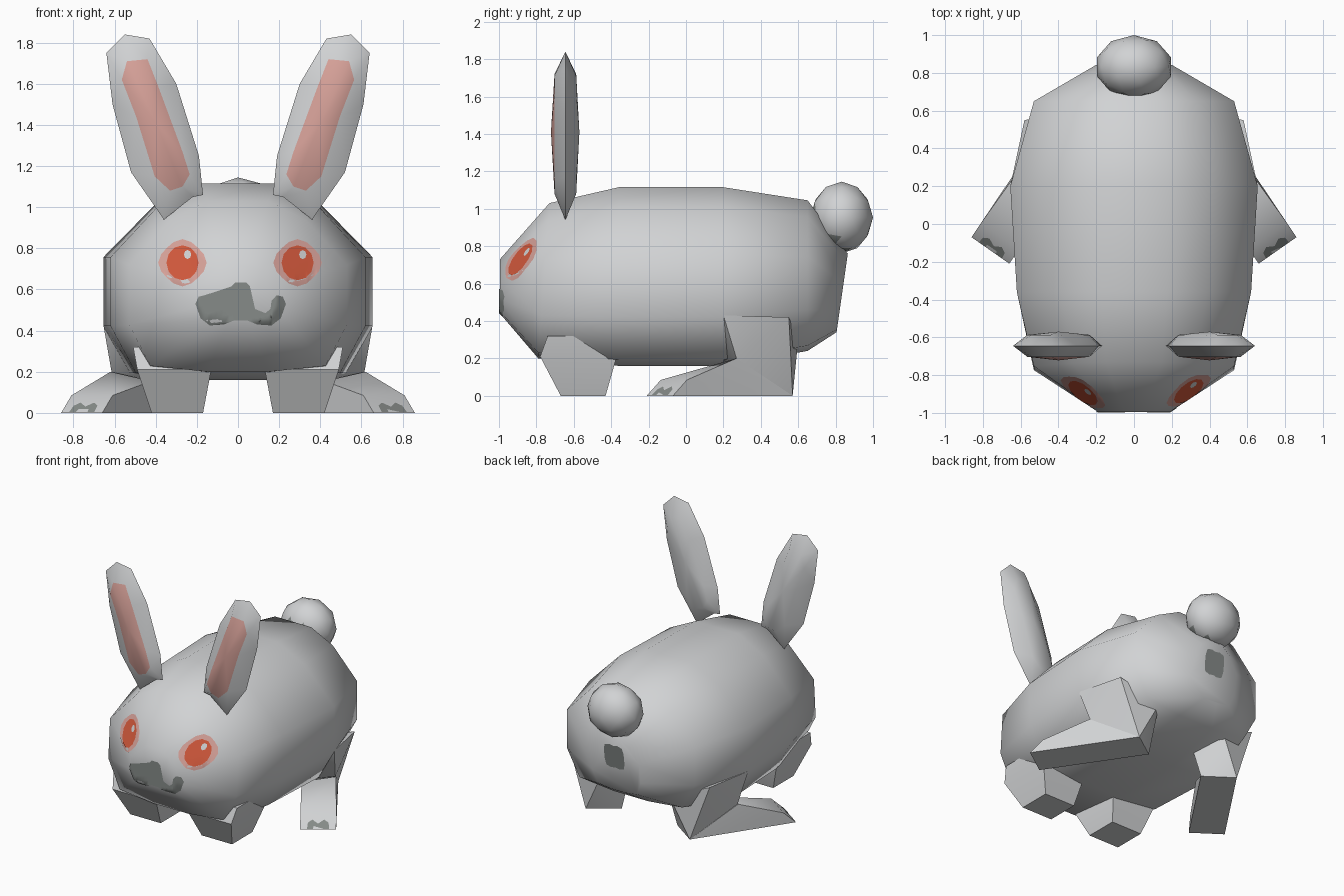
import bpy, bmesh, math
from mathutils import Vector
from mathutils.bvhtree import BVHTree

if "Cube" in bpy.data.objects:
    bpy.data.objects.remove(bpy.data.objects["Cube"])


def material(name, rgb):
    m = bpy.data.materials.new(name)
    m.diffuse_color = (*rgb, 1)
    m.use_nodes = True
    m.node_tree.nodes["Principled BSDF"].inputs["Base Color"].default_value = m.diffuse_color
    return m


FUR = material("pale grey fur", (0.64, 0.65, 0.66))
PINK = material("soft pink", (0.68, 0.36, 0.32))
RED = material("eye red", (0.65, 0.10, 0.045))
DARK = material("dark grey", (0.24, 0.26, 0.25))


def finish(bm, name, mats, angle=60):
    """Turn a bmesh into a smooth object; return a tree for projecting plates."""
    bmesh.ops.recalc_face_normals(bm, faces=bm.faces[:])
    tree = BVHTree.FromBMesh(bm)
    me = bpy.data.meshes.new(name)
    bm.to_mesh(me)
    bm.free()
    for m in mats:
        me.materials.append(m)
    ob = bpy.data.objects.new(name, me)
    bpy.context.collection.objects.link(ob)
    bpy.ops.object.select_all(action='DESELECT')
    ob.select_set(True)
    bpy.context.view_layer.objects.active = ob
    bpy.ops.object.shade_smooth_by_angle(angle=math.radians(angle))
    return tree


def loft(rings, name, angle=60):
    """Skin closed rings of points and cap both ends."""
    bm = bmesh.new()
    vs = [[bm.verts.new(p) for p in r] for r in rings]
    n = len(vs[0])
    for a, b in zip(vs, vs[1:]):
        for i in range(n):
            bm.faces.new((a[i], a[(i + 1) % n], b[(i + 1) % n], b[i]))
    bm.faces.new(vs[0])
    bm.faces.new(vs[-1])
    return finish(bm, name, [FUR], angle)


def hull(points, side, name, angle=45):
    bm = bmesh.new()
    for x, y, z in points:
        bm.verts.new((x * side, y, z))
    bmesh.ops.convex_hull(bm, input=bm.verts[:])
    return finish(bm, name, [FUR], angle)


def plate(name, outline, mat, tree, origin, d, lift):
    """Project a flat outline along d onto a surface as a thin painted plate."""
    d = Vector(d).normalized()
    right = d.cross(Vector((0, 0, 1)))
    bm = bmesh.new()
    bm.faces.new([bm.verts.new(Vector(origin) - d * 2 + right * u + Vector((0, 0, v)))
                  for u, v in outline])
    bmesh.ops.triangulate(bm, faces=bm.faces[:])
    bmesh.ops.subdivide_edges(bm, edges=bm.edges[:], cuts=4, use_grid_fill=True)
    for v in bm.verts:
        hit = tree.ray_cast(v.co, d)[0]
        v.co = (hit if hit else v.co + d * 2) - d * lift
    finish(bm, name, [mat])


def blob(rx, rz, n=12, pinch=0.0, cu=0.0, cv=0.0):
    """Oval outline; pinch pulls in the diagonals."""
    pts = []
    for i in range(n):
        t = 2 * math.pi * i / n
        k = 1 - pinch * math.sin(2 * t) ** 2
        pts.append((cu + rx * k * math.cos(t), cv + rz * k * math.sin(t)))
    return pts


# Body: one cross-section scaled along y (y, half width, bottom, top, tilt)
HALF = [(0.28, 1), (0.62, 0.78), (1, 0.25), (1, -0.45), (0.8, -0.93), (0.27, -1)]
SECTION = HALF + [(-u, v) for u, v in reversed(HALF)]
STATIONS = [(-0.995, 0.19, 0.44, 0.73, 0), (-0.76, 0.53, 0.20, 1.03, 0.03),
            (-0.36, 0.62, 0.16, 1.115, 0), (0.2, 0.655, 0.16, 1.115, 0),
            (0.65, 0.53, 0.24, 1.045, 0), (0.835, 0.2, 0.34, 0.76, 0.03)]
body = loft([[(u * w, y + v * t, (lo + hi) / 2 + v * (hi - lo) / 2) for u, v in SECTION]
             for y, w, lo, hi, t in STATIONS], "body", 80)

# Ears: rim and inner outline in x, z
RIM = [(.36, .94), (.52, 1.17), (.61, 1.5), (.64, 1.75), (.55, 1.84),
       (.43, 1.82), (.30, 1.6), (.19, 1.25), (.17, 1.06), (.22, 1.05)]
INNER = [(.33, 1.08), (.405, 1.15), (.495, 1.44), (.565, 1.62), (.54, 1.71),
         (.44, 1.72), (.385, 1.58), (.27, 1.27), (.235, 1.16), (.27, 1.10)]


def ear(side, name):
    bm = bmesh.new()
    rim = [bm.verts.new((side * x, -0.645, z)) for x, z in RIM]
    for ring_y, mid_y, mat in ((-0.703, -0.722, 1), (-0.587, -0.57, 0)):
        ring = [bm.verts.new((side * x, ring_y, z)) for x, z in INNER]
        mid = bm.verts.new((side * 0.4, mid_y, 1.41))
        for i in range(10):
            j = (i + 1) % 10
            bm.faces.new((rim[i], rim[j], ring[j], ring[i]))
            bm.faces.new((ring[i], ring[j], mid)).material_index = mat
    finish(bm, name, [FUR, PINK], 50)


# Legs
FOOT = [(.86, -.07, 0), (.66, -.21, 0), (.81, .005, .085), (.61, -.135, .085),
        (.62, .27, .2), (.42, .15, .155), (.23, .43, 0), (.43, .57, 0)]
THIGH = [(.615, .27, .2), (.45, .2, .165), (.23, .43, 0), (.43, .57, 0),
         (.655, .2, .43), (.58, .55, .42), (.28, .6, .3), (.2, .35, .3)]
TOES = [(-.075, .004), (-.07, .035), (-.04, .05), (0, .03), (.04, .05), (.07, .035),
        (.075, .004), (.035, .004), (.03, .018), (-.03, .018), (-.035, .004)]
LEG = [(0, .17, .42, -.67, -.43), (.21, .13, .49, -.78, -.37), (.32, .14, .51, -.74, -.36)]

for side, label in ((1, "right"), (-1, "left")):
    ear(side, label + "_ear")
    loft([[(side * a, c, z), (side * b, c, z), (side * b, e, z), (side * a, e, z)]
          for z, a, b, c, e in LEG], label + "_front_leg", 45)
    foot = hull(FOOT, side, label + "_hind_foot")
    hull(THIGH, side, label + "_thigh")
    plate(label + "_toes", TOES, DARK, foot, (side * 0.76, -0.14, 0),
          (-0.56 * side, 0.83, 0), 0.004)
    # Eyes: pink surround, red iris, pale glint
    spot = (side * 0.28 + 0.01, 0, 0.73)
    front = (0, 1, 0)
    plate(label + "_eye_surround", blob(.118, .115, 16, 0.1), PINK, body, spot, front, 0.003)
    plate(label + "_iris", blob(.078, .085), RED, body, spot, front, 0.006)
    plate(label + "_glint", blob(.018, .022, 8, 0, .025, .04), FUR, body, spot, front, 0.009)

# Nose and mouth
MOUTH = [(.025, .635), (.045, .615), (.05, .56), (.07, .505), (.12, .485), (.145, .505),
         (.15, .545), (.175, .572), (.205, .565), (.22, .53), (.195, .46), (.15, .425),
         (.08, .43), (.03, .45)]
plate("nose_and_mouth", MOUTH + [(-u, v) for u, v in reversed(MOUTH)], DARK, body,
      (0.013, 0, 0), (0, 1, 0), 0.004)

# Dark patch below the tail
plate("rear_patch", blob(.075, .085, 16, -0.35), DARK, body, (0, 0, 0.61), (0, -1, 0), 0.004)

# Tail, dark on the side facing the body
bm = bmesh.new()
bmesh.ops.create_icosphere(bm, subdivisions=2, radius=1)
for v in bm.verts:
    v.co = Vector((v.co.x * 0.205, 0.832 + v.co.y * 0.168, 0.953 + v.co.z * 0.192))
bm.normal_update()
for f in bm.faces:
    f.material_index = int(f.normal.dot(Vector((0, -0.75, -0.66))) > 0.6)
finish(bm, "tail", [FUR, DARK], 80)
